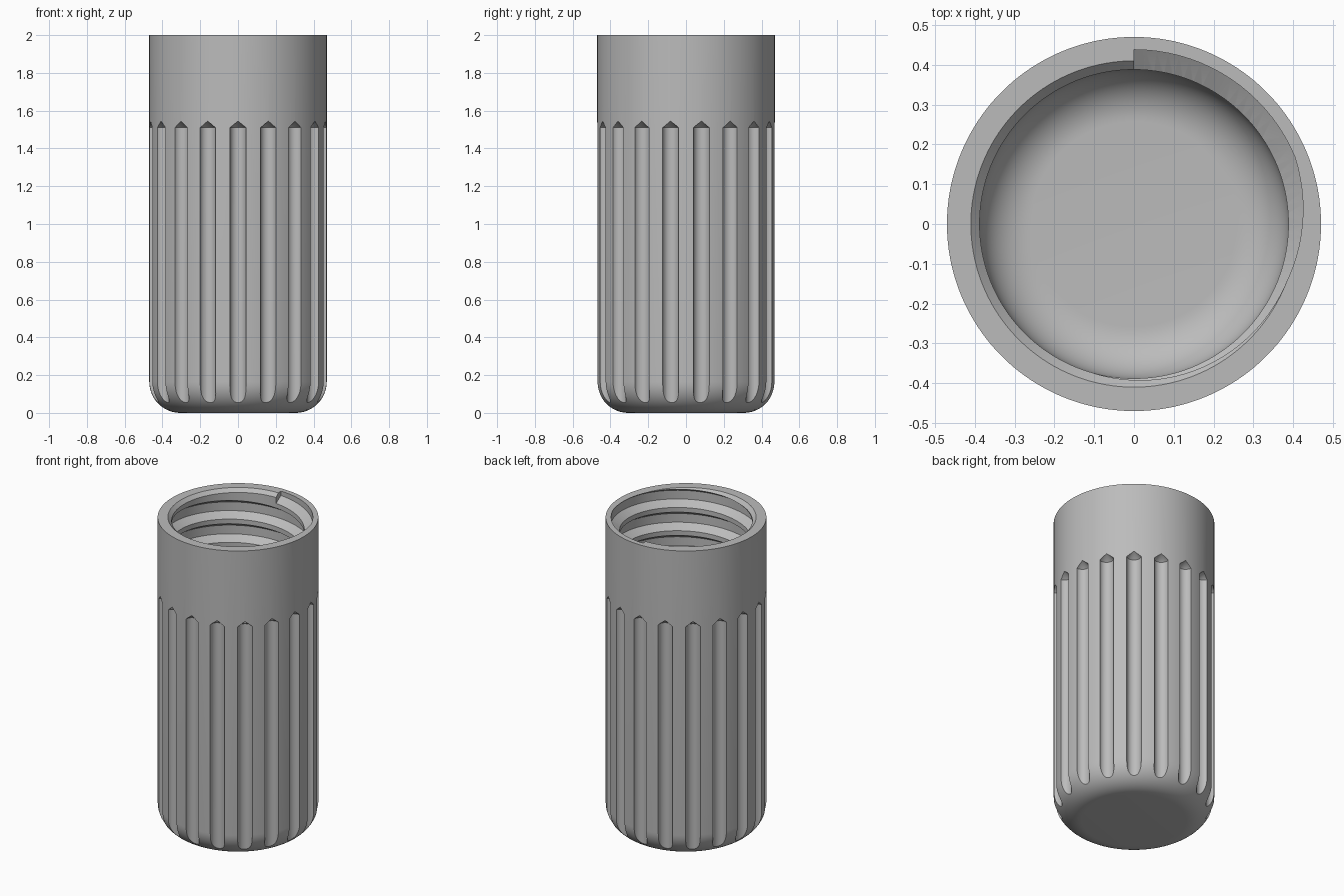
import bpy, bmesh, math
from mathutils import Matrix, Vector

if "Cube" in bpy.data.objects:
    bpy.data.objects.remove(bpy.data.objects["Cube"])

RADIUS, HEIGHT, BORE = 0.47, 2.0, 0.388
FLUTES, FLUTE_R = 18, 0.043
PITCH, TURNS, STEPS = 0.15, 3, 96

grey = bpy.data.materials.new("plain grey")
grey.use_nodes = True
colour = (0.5, 0.5, 0.5, 1)
grey.diffuse_color = colour
grey.node_tree.nodes["Principled BSDF"].inputs["Base Color"].default_value = colour


def make_object(name, bm):
    bmesh.ops.recalc_face_normals(bm, faces=bm.faces)
    mesh = bpy.data.meshes.new(name)
    bm.to_mesh(mesh)
    bm.free()
    obj = bpy.data.objects.new(name, mesh)
    bpy.context.collection.objects.link(obj)
    mesh.materials.append(grey)
    return obj


def corner(r, z, size, steps=14):
    """Quarter round from the flat bottom up into a vertical wall."""
    arc = [math.pi / 2 * i / steps for i in range(steps + 1)]
    return [(r - size + size * math.sin(a), z + size - size * math.cos(a)) for a in arc]


def revolve(bm, profile, sides):
    verts = [bm.verts.new((r, 0, z)) for r, z in profile]
    edges = [bm.edges.new(pair) for pair in zip(verts, verts[1:])]
    bmesh.ops.spin(bm, geom=verts + edges, cent=(0, 0, 0), axis=(0, 0, 1),
                   angle=math.tau, steps=sides, use_merge=True)
    bmesh.ops.remove_doubles(bm, verts=bm.verts, dist=1e-5)


# Cup wall, rounded base, chamfered mouth and rounded inner floor
bm = bmesh.new()
outer = [(0, 0)] + corner(RADIUS, 0, 0.165) + [(RADIUS, HEIGHT)]
inner = [(0, 0.08)] + corner(BORE, 0.08, 0.13) + [(BORE, HEIGHT - 0.022), (0.41, HEIGHT)]
revolve(bm, outer + inner[::-1], 180)
body = make_object("threaded_cup", bm)

# Grip flutes with pointed upper ends
bm = bmesh.new()
for k in range(FLUTES):
    a = math.tau * k / FLUTES - math.pi / 2
    place = Matrix.Translation((RADIUS * math.cos(a), RADIUS * math.sin(a), 0))
    rings = []
    for z in (-0.1, 1.51):
        rings.append([bm.verts.new(place @ Vector((FLUTE_R * math.cos(t), FLUTE_R * math.sin(t), z)))
                      for t in (math.tau * i / 32 for i in range(32))])
    tip = bm.verts.new(place @ Vector((0, 0, 1.545)))
    bm.faces.new(rings[0])
    for i in range(32):
        j = (i + 1) % 32
        bm.faces.new((rings[0][i], rings[0][j], rings[1][j], rings[1][i]))
        bm.faces.new((rings[1][i], rings[1][j], tip))
flutes = make_object("flute_cutter", bm)

# Helical thread groove, starting at the back of the mouth
bm = bmesh.new()
section = [(0.37, -0.068), (BORE, -0.06), (0.438, -0.028),
           (0.438, 0.028), (BORE, 0.06), (0.37, 0.068)]
rings = []
for i in range(STEPS * TURNS + 1):
    turn = i / STEPS
    a = math.pi / 2 - math.tau * turn
    rings.append([bm.verts.new((r * math.cos(a), r * math.sin(a), HEIGHT - PITCH * turn + z))
                  for r, z in section])
for low, high in zip(rings, rings[1:]):
    for i in range(len(section)):
        j = (i + 1) % len(section)
        bm.faces.new((low[i], low[j], high[j], high[i]))
bm.faces.new(rings[0])
bm.faces.new(rings[-1])
thread = make_object("thread_cutter", bm)

# Cut flutes and thread, then discard the cutters
bpy.context.view_layer.objects.active = body
for cutter in (flutes, thread):
    cutter.hide_render = True
    cut = body.modifiers.new(cutter.name, "BOOLEAN")
    cut.operation, cut.solver, cut.object = "DIFFERENCE", "EXACT", cutter
    bpy.ops.object.modifier_apply(modifier=cut.name)
    bpy.data.objects.remove(cutter)

bpy.ops.object.select_all(action="DESELECT")
body.select_set(True)
bpy.ops.object.shade_smooth_by_angle(angle=math.radians(25))
